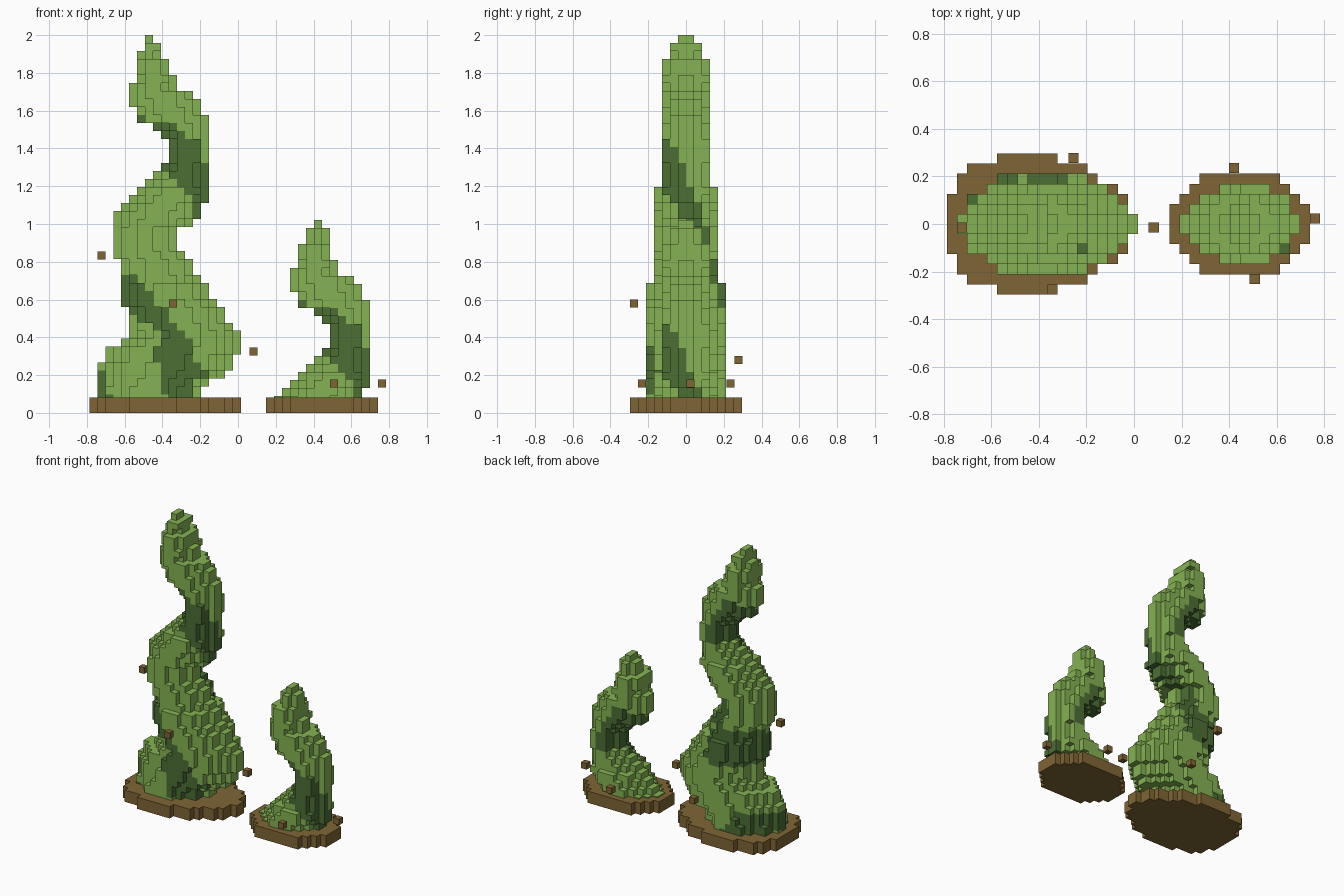
import bpy, bmesh, math
from mathutils import Vector

if "Cube" in bpy.data.objects:
    bpy.data.objects.remove(bpy.data.objects["Cube"], do_unlink=True)

CELL = 0.0423          # block size
BASE_HEIGHT = 0.082
LEFT_X = -0.745        # column zero of the tall bush
SMALL_X = 0.107        # column zero of the small bush


def make_material(name, rgb):
    mat = bpy.data.materials.new(name)
    mat.use_nodes = True
    mat.diffuse_color = (*rgb, 1)
    mat.node_tree.nodes["Principled BSDF"].inputs["Base Color"].default_value = (*rgb, 1)
    return mat


leaf = make_material("leaf green", (0.235, 0.45, 0.088))
shade = make_material("deep green", (0.072, 0.158, 0.036))
soil = make_material("soil brown", (0.215, 0.13, 0.035))


def interpolate(keys, t):
    """Piecewise linear value through (position, value) keys."""
    for (a, va), (b, vb) in zip(keys, keys[1:]):
        if t <= b:
            return va + (vb - va) * max(0, t - a) / (b - a)
    return keys[-1][1]


def build_blocks(name, cells, origin, size, materials):
    """Outer faces of a set of blocks: cells maps (i, j, k) to a material index."""
    bm = bmesh.new()
    verts = {}

    def corner(p):
        if p not in verts:
            verts[p] = bm.verts.new([o + s * c for o, s, c in zip(origin, size, p)])
        return verts[p]

    for cell, index in cells.items():
        for axis in range(3):
            for side in (0, 1):
                near = list(cell)
                near[axis] += 2 * side - 1
                if tuple(near) in cells:
                    continue
                u, v = (axis + 1) % 3, (axis + 2) % 3
                ring = []
                for du, dv in ((0, 0), (1, 0), (1, 1), (0, 1)):
                    p = list(cell)
                    p[axis] += side
                    p[u] += du
                    p[v] += dv
                    ring.append(corner(tuple(p)))
                face = bm.faces.new(ring if side else ring[::-1])
                face.material_index = index
    mesh = bpy.data.meshes.new(name)
    bm.to_mesh(mesh)
    bm.free()
    for mat in materials:
        mesh.materials.append(mat)
    obj = bpy.data.objects.new(name, mesh)
    bpy.context.collection.objects.link(obj)


# Outline of the winding bush below its crown: (layer from the top, column)
LEFT_EDGE = [(3, 5), (5, 5), (6, 4), (8, 4), (9, 5), (10, 5), (11, 7),
             (13, 9), (15, 9), (22, 2), (27, 2), (28, 3), (33, 3), (34, 4),
             (37, 4), (38, 3), (39, 1), (40, 1), (41, 0), (45, 0)]
RIGHT_EDGE = [(3, 9), (4, 9), (5, 10), (6, 10), (7, 12),
              (8, 13), (9, 13), (10, 14), (20, 14), (21, 13), (22, 13), (23, 12),
              (24, 10), (26, 10), (28, 12), (29, 12), (31, 14), (32, 14), (34, 16),
              (35, 16), (37, 18), (39, 18), (40, 17), (41, 17), (42, 16), (43, 14),
              (44, 13)]
DEPTH_STEPS = (0, 1, 3, 19, 31)     # layers where the bush grows one block deeper
ROUNDNESS = 1.6                     # power of the cross-section, 2 is an ellipse
# Centre of the dark winding band: (turns, layer)
BAND = [(-0.25, 11.5), (0, 12.5), (0.25, 14.8), (0.42, 17.5), (0.5, 19.5),
        (0.6, 25), (0.7, 30), (0.77, 31.5), (1, 31.5), (1.14, 33), (1.2, 35.5),
        (1.22, 37.8), (1.27, 40), (1.32, 42.5), (1.43, 45), (1.5, 49), (1.65, 49),
        (1.82, 43.5), (2, 43), (2.12, 48)]


def in_band(dx, dy, layer):
    phase = (math.atan2(dy, dx) + math.pi) / math.tau
    turns = [phase + n for n in (-1, 0, 1, 2)]
    return any(BAND[0][0] <= t <= BAND[-1][0]
               and abs(layer - interpolate(BAND, t)) < 3.5 - 0.8 * t for t in turns)


def build_bush(name, layers, x, top, crown):
    cells = {}
    for layer in range(layers):
        if layer < len(crown):
            lo, hi = crown[layer]
        else:
            lo = round(interpolate(LEFT_EDGE, layer))
            hi = round(interpolate(RIGHT_EDGE, layer))
        ry = sum(layer >= step for step in DEPTH_STEPS)
        rx, cx = (hi - lo) / 2, (hi + lo) / 2
        for i in range(lo, hi):
            for j in range(-ry, ry):
                dx, dy = (i + 0.5 - cx) / rx, (j + 0.5) / ry
                if abs(dx) ** ROUNDNESS + abs(dy) ** ROUNDNESS <= 1:
                    cells[i, j, -1 - layer] = int(in_band(dx, dy, layer))
    build_blocks(name, cells, (x, 0, top), (CELL,) * 3, (leaf, shade))


def build_base(name, x, lo, centre, hi, ry, left_power, right_power):
    """Soil bed whose left and right halves have their own length and roundness."""
    cells = {}
    for i in range(lo, hi):
        offset = i + 0.5 - centre
        if offset < 0:
            dx, power = -offset / (centre - lo), left_power
        else:
            dx, power = offset / (hi - centre), right_power
        for j in range(-ry, ry):
            if dx ** power + abs((j + 0.5) / ry) ** power <= 1:
                cells[i, j, 0] = 0
    build_blocks(name, cells, (x, 0, 0), (CELL, CELL, BASE_HEIGHT), (soil,))


# Bushes and their soil beds
build_bush("tall_bush", 46, LEFT_X, 2.0, [(6, 7), (6, 8), (5, 8)])
build_bush("small_bush", 23, SMALL_X, 1.02, [(7, 8), (6, 9), (6, 9)])
build_base("tall_bush_bed", LEFT_X, -1, 7.5, 18, 7, 2.4, 1.6)
build_base("small_bush_bed", SMALL_X, 1, 8, 15, 5, 2.3, 2.3)

# Loose soil crumbs around the bushes
crumbs = [(-0.723, -0.015, 0.833), (-0.343, -0.275, 0.578), (0.083, -0.015, 0.325),
          (-0.255, 0.278, 0.28), (0.508, -0.232, 0.155), (0.762, 0.023, 0.155),
          (0.42, 0.235, 0.155)]
for n, centre in enumerate(crumbs):
    corner = Vector(centre) - Vector((CELL,) * 3) / 2
    build_blocks(f"soil_crumb_{n + 1}", {(0, 0, 0): 0}, corner, (CELL,) * 3, (soil,))
